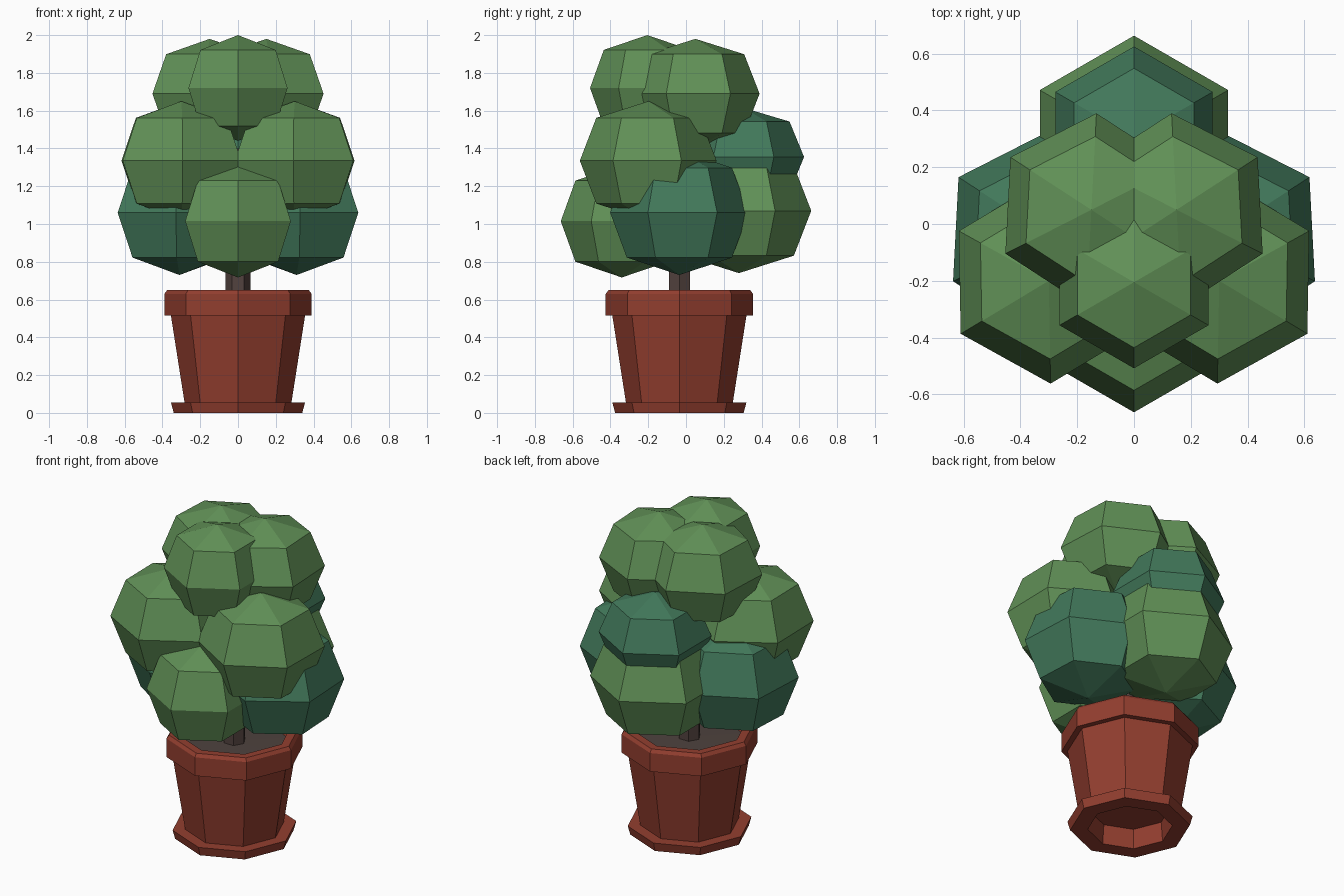
import bpy
import bmesh
from math import cos, sin, pi, radians

cube = bpy.data.objects.get("Cube")
if cube:
    bpy.data.objects.remove(cube, do_unlink=True)


def material(name, rgb):
    """Flat material from 0-255 display colour values."""
    linear = [((c / 255 + 0.055) / 1.055) ** 2.4 for c in rgb] + [1.0]
    mat = bpy.data.materials.new(name)
    mat.use_nodes = True
    mat.diffuse_color = linear
    mat.node_tree.nodes["Principled BSDF"].inputs["Base Color"].default_value = linear
    return mat


leaf = material("leaf_green", (97, 145, 87))
deep_leaf = material("deep_leaf_green", (66, 121, 91))
clay = material("terracotta", (147, 62, 47))
bark = material("bark_brown", (82, 66, 62))
earth = material("soil_brown", (78, 66, 62))


def lathe(name, profile, sides, mat, location, phase=0.0):
    """Flat-shaded turned part; profile runs bottom to top as (radius, z)."""
    bm = bmesh.new()
    rings = []
    for r, z in profile:
        if r == 0:
            rings.append([bm.verts.new((0, 0, z))] * sides)
        else:
            angles = [phase + 2 * pi * i / sides for i in range(sides)]
            rings.append([bm.verts.new((r * cos(a), r * sin(a), z)) for a in angles])
    for low, high in zip(rings, rings[1:]):
        for i in range(sides):
            j = (i + 1) % sides
            corners = [low[i], low[j], high[j], high[i]]
            bm.faces.new(list(dict.fromkeys(corners)))
    mesh = bpy.data.meshes.new(name)
    bm.to_mesh(mesh)
    bm.free()
    mesh.materials.append(mat)
    obj = bpy.data.objects.new(name, mesh)
    obj.location = location
    bpy.context.collection.objects.link(obj)
    return obj


def clump(name, mat, centre, radius, height, turn=0.0):
    """Six-sided faceted ball of leaves; height is the half height."""
    unit = [(0, -1), (0.76, -0.72), (1, 0), (0.76, 0.72), (0, 1)]
    profile = [(r * radius, z * height) for r, z in unit]
    lathe(name, profile, 6, mat, centre, pi / 2 + radians(turn))


def clump_pair(name, mat, centre, radius, height, turn=0.0):
    x, y, z = centre
    for side, sign in (("left", 1), ("right", -1)):
        clump(f"{name}_{side}", mat, (sign * x, y, z), radius, height, sign * turn)


# Octagonal pot
base = (0, -0.035, 0)
lathe("saucer", [(0, 0.12), (0.23, 0.12), (0.24, 0), (0.34, 0), (0.355, 0.055), (0.25, 0.055)],
      8, clay, base)
lathe("pot_body", [(0.283, 0.055), (0.355, 0.515)], 8, clay, base)
lathe("pot_rim", [(0.34, 0.515), (0.39, 0.515), (0.39, 0.63), (0.375, 0.65), (0.325, 0.65), (0.3, 0.56)],
      8, clay, base)
lathe("soil", [(0.31, 0.58), (0, 0.585)], 8, earth, base)

# Trunk
lathe("trunk", [(0.065, 0.55), (0.065, 1.4)], 6, bark, base)

# Lower leaves
clump("front_low_leaves", leaf, (0, -0.34, 1.015), 0.323, 0.298)
clump("back_low_leaves", leaf, (0, 0.28, 1.07), 0.383, 0.33)
clump_pair("side_low_leaves", deep_leaf, (0.31, -0.035, 1.06), 0.367, 0.33, 3)

# Middle leaves
clump_pair("middle_leaves", leaf, (0.3, -0.2, 1.335), 0.362, 0.315, -1)
clump("back_middle_leaves", deep_leaf, (0, 0.305, 1.355), 0.32, 0.26)

# Crown leaves
clump("front_crown_leaves", leaf, (0, -0.205, 1.72), 0.303, 0.28)
clump_pair("crown_leaves", leaf, (0.15, 0.05, 1.69), 0.34, 0.29, 3)
